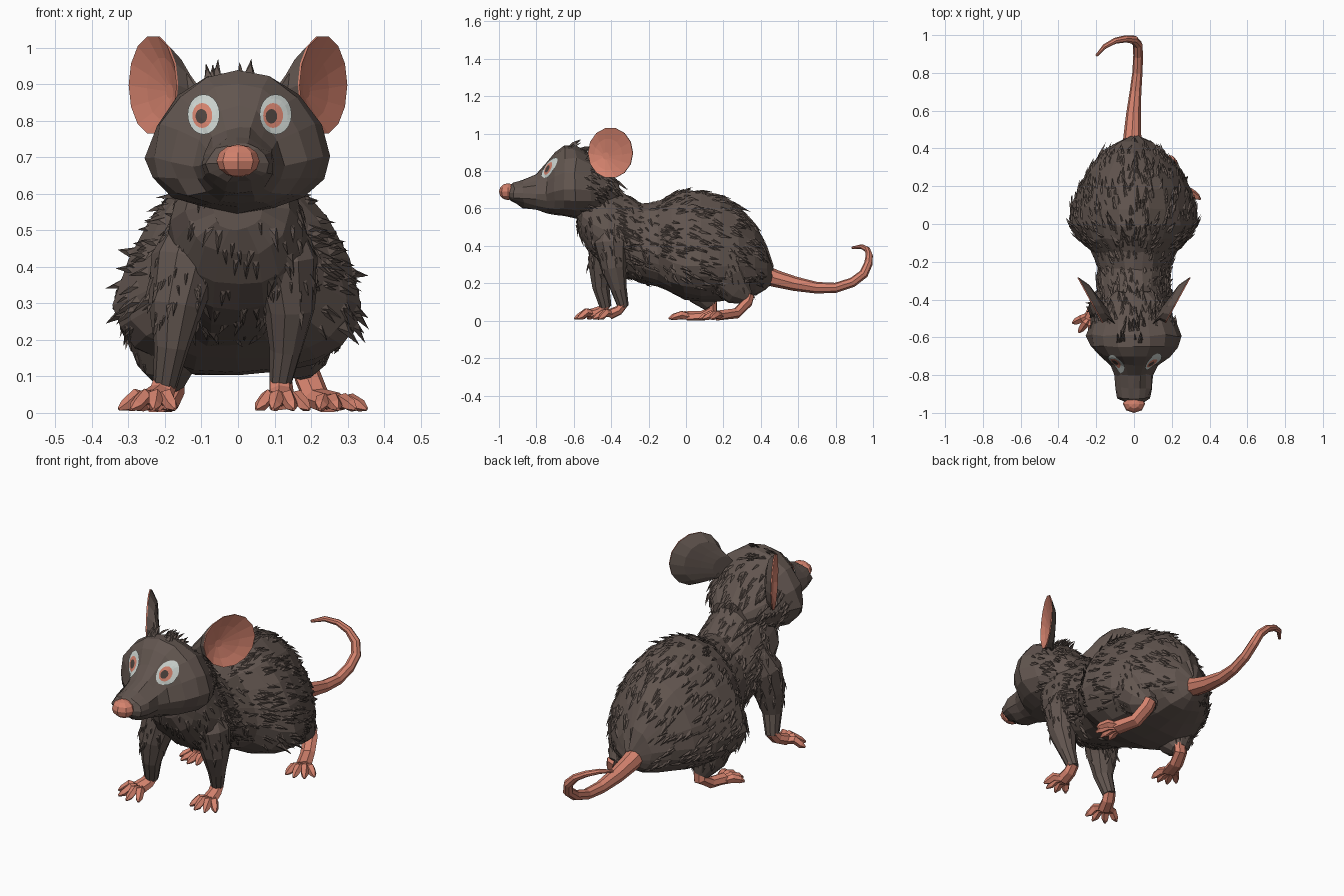
import bpy, bmesh, math, random
from mathutils import Vector, Matrix
from mathutils.bvhtree import BVHTree

if "Cube" in bpy.data.objects:
    bpy.data.objects.remove(bpy.data.objects["Cube"])

random.seed(4)


def material(name, rgb):
    m = bpy.data.materials.new(name)
    m.diffuse_color = (*rgb, 1)
    m.use_nodes = True
    m.node_tree.nodes["Principled BSDF"].inputs["Base Color"].default_value = m.diffuse_color
    return m


FUR = material("brown fur", (0.122, 0.092, 0.079))
PINK = material("pink skin", (0.66, 0.225, 0.155))
WHITE = material("eye white", (0.60, 0.65, 0.62))
PUPIL = material("pupil", (0.075, 0.056, 0.048))


def finish(bm, name, mats, recalc=True):
    if recalc:
        bmesh.ops.recalc_face_normals(bm, faces=bm.faces)
    me = bpy.data.meshes.new(name)
    bm.to_mesh(me)
    for m in mats:
        me.materials.append(m)
    ob = bpy.data.objects.new(name, me)
    bpy.context.collection.objects.link(ob)
    return ob


def skin(bm, rings):
    """Bridge point rings with quads and close both ends."""
    vs = [[bm.verts.new(p) for p in r] for r in rings]
    n = len(vs[0])
    for a, b in zip(vs, vs[1:]):
        for i in range(n):
            bm.faces.new((a[i], a[(i + 1) % n], b[(i + 1) % n], b[i]))
    bm.faces.new(vs[0])
    bm.faces.new(vs[-1])


def loft(sections, n, jitter, narrow, belly):
    """Sections along y: (y, bottom, widest height, top, half width)."""
    bm = bmesh.new()
    rings = []
    for y, lo, mid, hi, w in sections:
        ring = []
        for i in range(n):
            a = 2 * math.pi * i / n
            c, s = math.cos(a), math.sin(a)
            if s < 0:
                c = math.copysign(abs(c) ** belly, c)
            x = w * c * (1 - narrow * max(s, 0))
            z = mid + s * ((hi - mid) if s > 0 else (mid - lo))
            ring.append(Vector((x, y, z)) + Vector([random.uniform(-jitter, jitter) for _ in range(3)]))
        rings.append(ring)
    skin(bm, rings)
    bmesh.ops.recalc_face_normals(bm, faces=bm.faces)
    return bm


def tube(bm, pts, n=7, flat=1.0):
    """Tapered limb through (x, y, z, radius) points."""
    ps = [Vector(p[:3]) for p in pts]
    ref, rings = Vector((1, 0.1, 0)), []
    for i, p in enumerate(ps):
        t = (ps[min(i + 1, len(ps) - 1)] - ps[max(i - 1, 0)]).normalized()
        ref = (ref - t * ref.dot(t)).normalized()
        up, r = t.cross(ref), pts[i][3]
        rings.append([p + ref * r * math.cos(2 * math.pi * k / n)
                      + up * r * flat * math.sin(2 * math.pi * k / n) for k in range(n)])
    skin(bm, rings)


def fur(bm_src, name, count, keep, flow, length, lift):
    """Scatter ridged pointed tufts over a surface, combed along a flow direction."""
    bmesh.ops.recalc_face_normals(bm_src, faces=bm_src.faces)
    faces = [f for f in bm_src.faces if len(f.verts) == 4]
    bm = bmesh.new()
    for f in random.choices(faces, [f.calc_area() for f in faces], k=count):
        c = [v.co for v in f.verts]
        u, v = random.random(), random.random()
        p = c[0].lerp(c[1], u).lerp(c[3].lerp(c[2], u), v)
        nrm = f.normal
        if not keep(p, nrm):
            continue
        d = Vector(flow) + Vector([random.uniform(-0.25, 0.25) for _ in range(3)])
        d = (d - nrm * d.dot(nrm)).normalized()
        side = d.cross(nrm)
        ln = length * random.uniform(0.7, 1.3)
        w = ln * 0.2
        base = p - nrm * 0.006
        tip = bm.verts.new(p + d * ln + nrm * ln * lift)
        ridge = bm.verts.new(p + d * ln * 0.4 + nrm * (0.004 + ln * lift * 0.5))
        a, b = bm.verts.new(base - side * w), bm.verts.new(base + side * w)
        for tri in ((b, ridge, tip), (ridge, a, tip), (b, a, ridge)):
            face = bm.faces.new(tri)
            face.normal_update()
            if face.normal.dot(nrm) < 0:
                face.normal_flip()
    finish(bm, name, [FUR], False)


# Body from rump to chest and neck
body = loft([
    (0.465, 0.21, 0.25, 0.29, 0.03), (0.43, 0.17, 0.28, 0.39, 0.10),
    (0.37, 0.14, 0.29, 0.51, 0.18), (0.28, 0.115, 0.29, 0.615, 0.25),
    (0.18, 0.10, 0.29, 0.67, 0.305), (0.08, 0.10, 0.29, 0.695, 0.332),
    (-0.01, 0.11, 0.29, 0.70, 0.34), (-0.08, 0.145, 0.31, 0.675, 0.30),
    (-0.15, 0.18, 0.35, 0.64, 0.22), (-0.24, 0.205, 0.39, 0.63, 0.19),
    (-0.33, 0.235, 0.44, 0.68, 0.19), (-0.42, 0.28, 0.47, 0.77, 0.19),
    (-0.50, 0.35, 0.52, 0.80, 0.18), (-0.56, 0.43, 0.56, 0.76, 0.14),
    (-0.585, 0.50, 0.57, 0.66, 0.07)], 20, 0.006, 0.2, 0.85)
finish(body, "body", [FUR])

# Head with cheeks and blunt snout
head = loft([
    (-0.36, 0.62, 0.68, 0.74, 0.10), (-0.43, 0.57, 0.70, 0.81, 0.17),
    (-0.51, 0.555, 0.70, 0.89, 0.22), (-0.59, 0.55, 0.70, 0.935, 0.25),
    (-0.65, 0.555, 0.70, 0.935, 0.235), (-0.70, 0.56, 0.69, 0.905, 0.185),
    (-0.745, 0.57, 0.68, 0.84, 0.125), (-0.80, 0.59, 0.68, 0.785, 0.10),
    (-0.87, 0.605, 0.68, 0.755, 0.099), (-0.92, 0.63, 0.68, 0.738, 0.084),
    (-0.945, 0.65, 0.685, 0.72, 0.045)], 16, 0.006, 0.08, 0.95)
finish(head, "head", [FUR])

# Fur coats
fur(body, "back_fur", 1000, lambda p, n: p.z > 0.14 and n.z > -0.6 and -0.45 < p.y < 0.40,
    (0, 1, -0.4), 0.075, 0.06)
fur(body, "chest_fur", 500, lambda p, n: p.y < -0.2 and n.z < 0.6, (0, 0.4, -1), 0.065, 0.1)
fur(head, "neck_fur", 400, lambda p, n: -0.55 < p.y < -0.36, (0, 1, -0.6), 0.065, 0.13)
fur(head, "cheek_fur", 130, lambda p, n: -0.62 < p.y < -0.5 and p.z < 0.76, (0, 1, -0.3), 0.05, 0.06)
fur(head, "crown_tuft", 420, lambda p, n: -0.65 < p.y < -0.54 and -0.09 < p.x < 0.06 and p.z > 0.87,
    (0, 1, 0.2), 0.052, 0.65)

# Nose
bm = bmesh.new()
bmesh.ops.create_uvsphere(bm, u_segments=8, v_segments=6, radius=1,
                          matrix=Matrix.Translation((0, -0.952, 0.69)) @ Matrix.Diagonal((0.059, 0.048, 0.045, 1)))
finish(bm, "nose", [PINK])

# Eyes: thin discs laid over the face, both glancing to one side
tree = BVHTree.FromBMesh(head)
for ex, gaze, name in ((-0.094, -0.010, "eye_left"), (0.103, -0.018, "eye_right")):
    bm = bmesh.new()
    rings, n = [], 20
    for r in (0.03, 0.2, 0.36, 0.62, 0.82, 1.0):
        ring = []
        for k in range(n):
            a = 2 * math.pi * k / n
            x = ex + 0.044 * r * math.cos(a) + gaze * (1 - r)
            z = 0.817 + 0.055 * r * math.sin(a) - 0.008 * (1 - r)
            hit = tree.ray_cast(Vector((x, -2, z)), Vector((0, 1, 0)))[0]
            ring.append(bm.verts.new((x, (hit.y if hit else -0.66) - 0.009, z)))
        rings.append(ring)
    bm.faces.new(rings[0])
    for j, (a, b) in enumerate(zip(rings, rings[1:])):
        for k in range(n):
            f = bm.faces.new((a[k], a[(k + 1) % n], b[(k + 1) % n], b[k]))
            f.material_index = (0, 0, 1, 2, 2)[j]
    for f in bm.faces:
        f.normal_update()
        if f.normal.y > 0:
            f.normal_flip()
    finish(bm, name, [PUPIL, PINK, WHITE], False)

# Ears: pink bowl in front, furry cone behind running into the head
for side, name in ((-1, "ear_left"), (1, "ear_right")):
    bm = bmesh.new()
    n = 14
    ctr, u, nrm = Vector((0.234, -0.405, 0.897)), Vector((0.48, 0.88, 0)), Vector((0.88, -0.48, 0))
    root = Vector((0.15, -0.50, 0.85))

    def ring(c, r, depth):
        out = []
        for k in range(n):
            a = 2 * math.pi * k / n
            p = c + u * r * math.cos(a) + Vector((0, 0, r * math.sin(a))) - nrm * depth
            p.x *= side
            out.append(bm.verts.new(p))
        return out

    rings = [ring(ctr.lerp(root, 0.35), 0.02, 0.02), ring(ctr.lerp(root, 0.18), 0.085, 0.012),
             ring(ctr, 0.136, 0.0), ring(ctr - nrm * 0.006, 0.136, 0.0),
             ring(ctr.lerp(root, 0.25), 0.105, 0.03), ring(ctr.lerp(root, 0.65), 0.075, 0.03),
             ring(root, 0.055, 0.03)]
    bm.faces.new(rings[0])
    for a, b in zip(rings, rings[1:]):
        for k in range(n):
            f = bm.faces.new((a[k], a[(k + 1) % n], b[(k + 1) % n], b[k]))
            f.material_index = 1 if b in rings[4:] else 0
    bm.faces.new(rings[-1]).material_index = 1
    finish(bm, name, [PINK, FUR])

# Furry legs: front legs and the haunches that reach down to the hind feet
for name, pts, low in (
    ("front_leg_left", [(-0.11, -0.39, 0.52, 0.07), (-0.145, -0.425, 0.41, 0.095), (-0.17, -0.45, 0.29, 0.076),
                        (-0.182, -0.455, 0.18, 0.048), (-0.20, -0.43, 0.075, 0.033)], 0.25),
    ("front_leg_right", [(0.10, -0.39, 0.52, 0.07), (0.125, -0.40, 0.41, 0.095), (0.14, -0.385, 0.28, 0.07),
                         (0.13, -0.36, 0.17, 0.044), (0.115, -0.335, 0.075, 0.03)], 0.25),
    ("haunch_left", [(-0.17, 0.06, 0.34, 0.13), (-0.19, 0.07, 0.22, 0.125), (-0.19, 0.10, 0.135, 0.085),
                     (-0.18, 0.135, 0.075, 0.037)], 0.12),
    ("haunch_right", [(0.15, 0.18, 0.34, 0.13), (0.165, 0.22, 0.22, 0.12), (0.17, 0.28, 0.155, 0.08),
                      (0.18, 0.335, 0.12, 0.036)], 0.15)):
    bm = bmesh.new()
    tube(bm, pts, 10)
    fur(bm, name + "_fur", 90, lambda p, n: p.z > low, (0, 0.3, -1), 0.05, 0.08)
    finish(bm, name, [FUR])


# Feet: flattened sole with four jointed toes
def foot(name, path, yaw, toe, spread):
    bm = bmesh.new()
    tube(bm, path, 7, 0.75)
    px, py, pz, pr = path[-1]
    for i in range(4):
        a = yaw + spread * (i - 1.5) / 1.5
        d = Vector((math.sin(a), -math.cos(a)))
        o = Vector((px + math.cos(yaw) * pr * 0.6 * (i - 1.5) / 1.5,
                    py + math.sin(yaw) * pr * 0.6 * (i - 1.5) / 1.5))
        ln = toe * (1.0 if i in (1, 2) else 0.85)
        tube(bm, [(*(o + d * ln * t), z, r) for t, z, r in
                  ((-0.25, pz, 0.018), (0.35, pz + 0.01, 0.022), (0.75, 0.02, 0.018), (1, 0.01, 0.005))], 5)
    for v in bm.verts:
        v.co.z = max(v.co.z, 0.002)
    finish(bm, name, [PINK])


foot("front_foot_left", [(-0.198, -0.425, 0.09, 0.034), (-0.21, -0.45, 0.055, 0.036), (-0.23, -0.50, 0.035, 0.040)],
     -0.35, 0.095, 0.8)
foot("front_foot_right", [(0.116, -0.332, 0.09, 0.032), (0.118, -0.36, 0.055, 0.035), (0.12, -0.41, 0.033, 0.039)],
     0.05, 0.09, 0.7)
foot("hind_foot_left", [(-0.18, 0.14, 0.10, 0.036), (-0.182, 0.145, 0.06, 0.036), (-0.20, 0.09, 0.025, 0.038),
                        (-0.225, 0.01, 0.02, 0.042)], -0.3, 0.10, 0.5)
foot("hind_foot_right", [(0.18, 0.34, 0.135, 0.036), (0.19, 0.33, 0.10, 0.038), (0.215, 0.27, 0.04, 0.038),
                         (0.26, 0.17, 0.024, 0.042)], 0.4, 0.10, 0.55)

# Tail curling up and to the side at the tip
bm = bmesh.new()
tube(bm, [(-0.01, 0.41, 0.25, 0.052), (-0.008, 0.48, 0.225, 0.046), (-0.003, 0.58, 0.198, 0.039),
          (0.008, 0.70, 0.176, 0.031), (0.018, 0.80, 0.176, 0.027), (0.022, 0.89, 0.205, 0.026),
          (0.02, 0.95, 0.25, 0.025), (0.0, 0.975, 0.305, 0.023), (-0.045, 0.98, 0.35, 0.019),
          (-0.10, 0.97, 0.38, 0.016), (-0.155, 0.94, 0.396, 0.013), (-0.20, 0.89, 0.39, 0.007)], 8)
finish(bm, "tail", [PINK])
